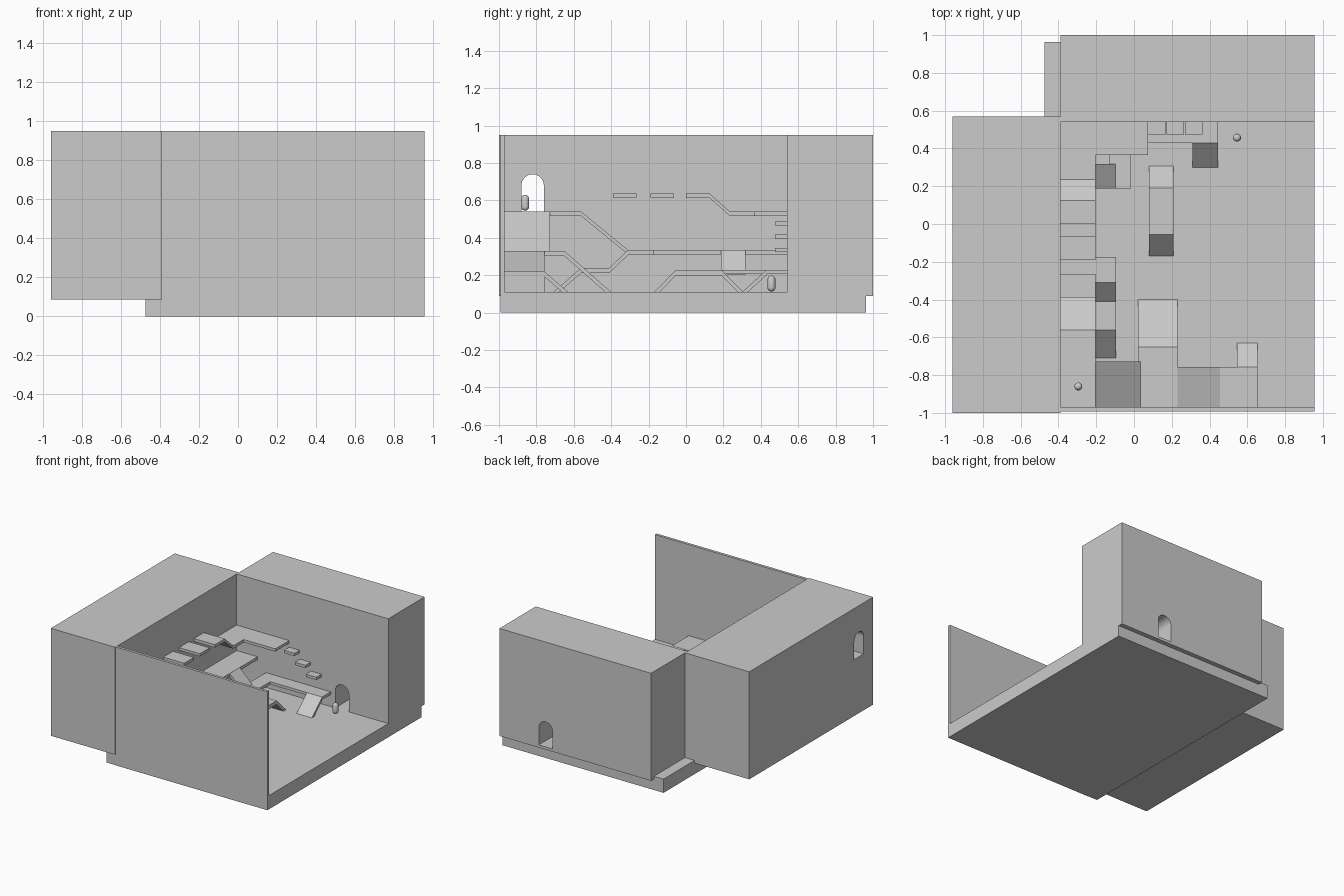
import bpy, bmesh, math

if "Cube" in bpy.data.objects:
    bpy.data.objects.remove(bpy.data.objects["Cube"])

T = 0.022  # slab thickness


def prism(name, profile, a, b, axis):
    """Extrude a (u, z) profile along axis 'x' (u=y) or 'y' (u=x) from a to b."""
    bm = bmesh.new()
    put = (lambda u, w, z: (w, u, z)) if axis == 'x' else (lambda u, w, z: (u, w, z))
    face = bm.faces.new([bm.verts.new(put(u, a, z)) for u, z in profile])
    res = bmesh.ops.extrude_face_region(bm, geom=[face])
    move = (b - a, 0, 0) if axis == 'x' else (0, b - a, 0)
    bmesh.ops.translate(bm, vec=move,
                        verts=[g for g in res['geom'] if isinstance(g, bmesh.types.BMVert)])
    bmesh.ops.recalc_face_normals(bm, faces=bm.faces)
    mesh = bpy.data.meshes.new(name)
    bm.to_mesh(mesh)
    bm.free()
    ob = bpy.data.objects.new(name, mesh)
    bpy.context.collection.objects.link(ob)
    return ob


def box(name, x0, x1, y0, y1, z0, z1):
    return prism(name, [(x0, z0), (x1, z0), (x1, z1), (x0, z1)], y0, y1, 'y')


def slab(name, x0, x1, y0, y1, top):
    return box(name, x0, x1, y0, y1, top - T, top)


def path_slab(name, tops, a, b, axis, t=0.028):
    """Bent slab following a line of top points."""
    return prism(name, tops + [(u, z - t) for u, z in reversed(tops)], a, b, axis)


def arch(u, z, half, height):
    pts = [(u - half, z), (u + half, z)]
    for i in range(17):
        a = math.pi * i / 16
        pts.append((u + half * math.cos(a), z + height - half + half * math.sin(a)))
    return pts


def cut(target, cutter):
    mod = target.modifiers.new("doorway", 'BOOLEAN')
    mod.object, mod.operation, mod.solver = cutter, 'DIFFERENCE', 'EXACT'
    cutter.hide_render = True
    bpy.context.view_layer.objects.active = target
    bpy.ops.object.modifier_apply(modifier=mod.name)
    bpy.data.objects.remove(cutter)


# Base, wall and the two big blocks with arched tunnels
box("base_floor", -0.475, 0.955, -0.99, 0.963, 0, 0.11)
box("front_wall", -0.39, 0.955, -0.992, -0.97, 0, 0.95)
left = box("left_block", -0.96, -0.39, -1, 0.57, 0.088, 0.95)
back = box("back_block", -0.39, 0.955, 0.54, 1, 0.088, 0.95)
cut(left, prism("upper_door_cutter", arch(-0.82, 0.54, 0.06, 0.2), -1.1, -0.3, 'x'))
cut(back, prism("lower_door_cutter", arch(0.545, 0.11, 0.06, 0.2), 0.4, 1.1, 'y'))

# Upper landing, then ramp down to the long middle walkway on the left
path_slab("upper_landing_and_walkway",
          [(-0.97, 0.54), (-0.56, 0.54), (-0.31, 0.335), (0.54, 0.335)],
          -0.39, -0.205, 'x', 0.024)

# Floating stepping platforms and the ramp to the back gallery
for i, y in enumerate((-0.39, -0.19)):
    slab(f"high_step_{i}", -0.39, -0.205, y, y + 0.125, 0.638)
path_slab("high_step_ramp", [(0, 0.638), (0.125, 0.638), (0.235, 0.54), (0.54, 0.54)],
          -0.39, -0.205, 'x', 0.024)
slab("back_gallery", -0.205, 0.075, 0.365, 0.54, 0.54)

# Small steps on the back wall
for i in range(3):
    x = 0.075 + 0.097 * i
    slab(f"wall_step_{i}", x, x + 0.093, 0.475, 0.54, 0.487 - 0.07 * i)

# Two-flight ramp beside the walkway
path_slab("side_ramp", [(-0.71, 0.11), (-0.56, 0.24), (-0.41, 0.24), (-0.31, 0.335), (-0.175, 0.335)],
          -0.205, -0.095, 'x')

# Front run of ramps down along the front wall
path_slab("front_ramp_upper", [(-0.205, 0.54), (0.035, 0.33)], -0.97, -0.727, 'y')
path_slab("front_platform_ramp", [(-0.97, 0.33), (-0.65, 0.33), (-0.4, 0.11)], 0.02, 0.23, 'x')
path_slab("front_ramp_lower", [(0.23, 0.33), (0.455, 0.22)], -0.97, -0.757, 'y')
box("front_low_platform", 0.455, 0.655, -0.97, -0.757, 0.1, 0.22)
path_slab("front_low_ramp", [(-0.757, 0.22), (-0.63, 0.11)], 0.545, 0.655, 'x')

# Low bridge in the middle of the floor
path_slab("middle_bridge", [(-0.17, 0.11), (-0.055, 0.228), (0.19, 0.228), (0.307, 0.11)],
          0.08, 0.21, 'x', 0.03)

# Low back platform with its ramps
path_slab("link_ramp", [(-0.205, 0.335), (-0.097, 0.228)], 0.188, 0.317, 'y')
slab("link_platform", -0.13, -0.015, 0.188, 0.54, 0.228)
slab("back_low_platform", -0.015, 0.445, 0.43, 0.54, 0.228)
path_slab("back_low_ramp", [(0.3, 0.11), (0.43, 0.228)], 0.31, 0.445, 'x')


# Capsule markers in front of the doorways
def capsule(name, x, y, z0, r=0.021, h=0.085):
    bm = bmesh.new()
    bmesh.ops.create_uvsphere(bm, u_segments=24, v_segments=12, radius=r)
    for v in bm.verts:
        if v.co.z > 1e-5:
            v.co.z += h - 2 * r
        v.co.z += r
    mesh = bpy.data.meshes.new(name)
    bm.to_mesh(mesh)
    bm.free()
    ob = bpy.data.objects.new(name, mesh)
    ob.location = (x, y, z0)
    bpy.context.collection.objects.link(ob)
    for p in mesh.polygons:
        p.use_smooth = True


capsule("upper_capsule", -0.295, -0.86, 0.545)
capsule("lower_capsule", 0.545, 0.457, 0.113)
